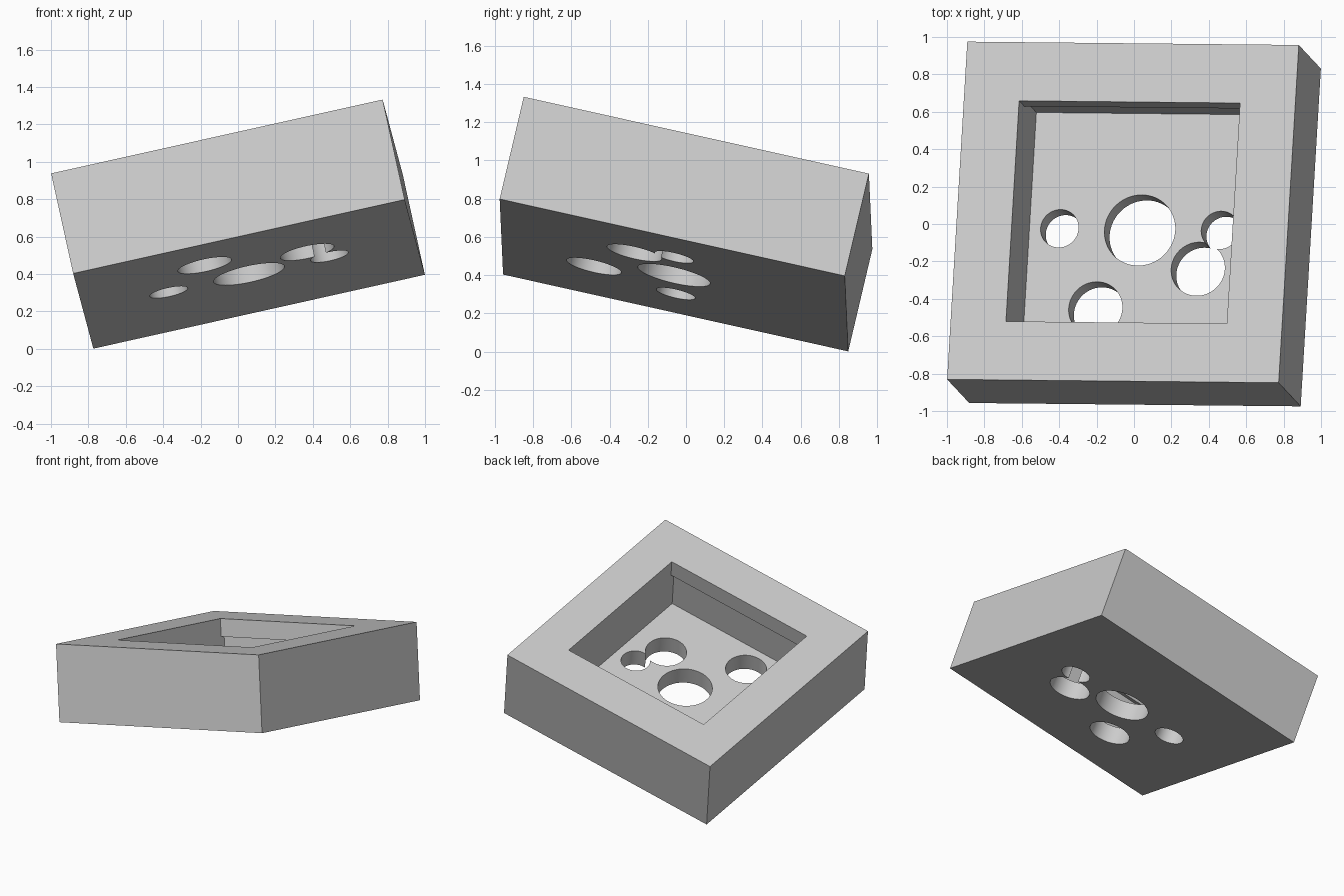
import bpy
import bmesh
from mathutils import Matrix, Vector

cube = bpy.data.objects.get("Cube")
if cube:
    bpy.data.objects.remove(cube, do_unlink=True)

grey = bpy.data.materials.new("light grey")
grey.use_nodes = True
grey.diffuse_color = (0.6, 0.6, 0.6, 1)
grey.node_tree.nodes["Principled BSDF"].inputs["Base Color"].default_value = (0.6, 0.6, 0.6, 1)

HALF = 0.281       # half the block thickness
FLOOR = HALF - 0.43
LIP = HALF - 0.13


def make_object(name, bm):
    mesh = bpy.data.meshes.new(name)
    bm.to_mesh(mesh)
    bm.free()
    mesh.materials.append(grey)
    obj = bpy.data.objects.new(name, mesh)
    bpy.context.collection.objects.link(obj)
    return obj


def box(name, width, depth, low, high):
    bm = bmesh.new()
    place = Matrix.Translation((0, 0, (low + high) / 2)) @ Matrix.Diagonal((width, depth, high - low, 1))
    bmesh.ops.create_cube(bm, size=1, matrix=place)
    return make_object(name, bm)


def cylinder(name, x, y, radius):
    bm = bmesh.new()
    bmesh.ops.create_cone(bm, cap_ends=True, segments=64, radius1=radius, radius2=radius,
                          depth=0.4, matrix=Matrix.Translation((x, y, -HALF)))
    return make_object(name, bm)


def cut(target, cutter):
    mod = target.modifiers.new("cut", 'BOOLEAN')
    mod.operation = 'DIFFERENCE'
    mod.solver = 'EXACT'
    mod.object = cutter
    bpy.context.view_layer.objects.active = target
    bpy.ops.object.modifier_apply(modifier=mod.name)
    bpy.data.objects.remove(cutter, do_unlink=True)


# Solid block
block = box("pocketed_block", 1.816, 1.853, -HALF, HALF)

# Square pocket, undercut below the front and back lips
cut(block, box("pocket_cutter", 1.21, 1.21, FLOOR, HALF + 0.1))
cut(block, box("undercut_cutter", 1.21, 1.28, FLOOR, LIP))

# Round holes through the pocket floor: x, y, radius
holes = [(0, 0, 0.194), (-0.44, 0.005, 0.104), (0.44, 0.005, 0.104),
         (-0.217, -0.432, 0.147), (0.331, -0.209, 0.147)]
for x, y, radius in holes:
    cut(block, cylinder("hole_cutter", x, y, radius))

# Smooth hole walls, sharp edges
bpy.ops.object.select_all(action='DESELECT')
block.select_set(True)
bpy.context.view_layer.objects.active = block
bpy.ops.object.shade_smooth_by_angle()

# Tilt the whole block
across = Vector((1.773, -0.018, 0.395)).normalized()
along = Vector((0.108, 1.806, -0.402))
up = across.cross(along).normalized()
along = up.cross(across)
tilt = Matrix((across, along, up)).transposed().to_4x4()
block.matrix_world = Matrix.Translation((0, 0, 0.667)) @ tilt
